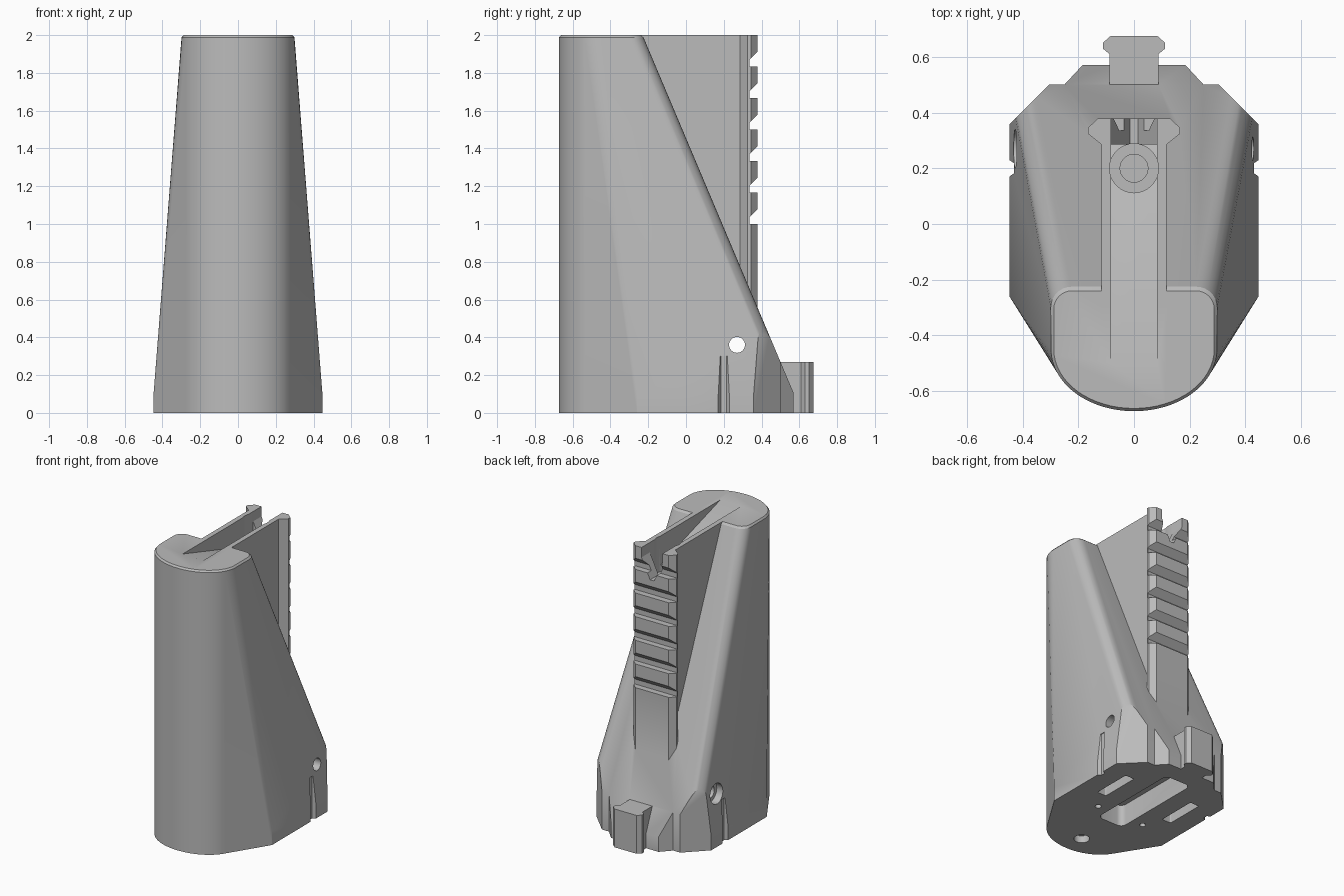
import bpy, bmesh
from math import sin, cos, pi, radians
from mathutils import Vector

if "Cube" in bpy.data.objects:
    bpy.data.objects.remove(bpy.data.objects["Cube"])

grey = bpy.data.materials.new("neutral_grey")
grey.use_nodes = True
grey.diffuse_color = (0.5, 0.5, 0.5, 1)
grey.node_tree.nodes["Principled BSDF"].inputs["Base Color"].default_value = (0.5, 0.5, 0.5, 1)


def finish(name, bm):
    bmesh.ops.recalc_face_normals(bm, faces=bm.faces)
    mesh = bpy.data.meshes.new(name)
    bm.to_mesh(mesh)
    bm.free()
    mesh.materials.append(grey)
    obj = bpy.data.objects.new(name, mesh)
    bpy.context.collection.objects.link(obj)
    return obj


def prism(name, pts, axis, lo, hi):
    """Extrude a 2D outline along an axis: x uses (y, z), y uses (x, z), z uses (x, y)."""
    place = {"x": lambda a, b, h: (h, a, b),
             "y": lambda a, b, h: (a, h, b),
             "z": lambda a, b, h: (a, b, h)}[axis]
    bm = bmesh.new()
    low = [bm.verts.new(place(a, b, lo)) for a, b in pts]
    high = [bm.verts.new(place(a, b, hi)) for a, b in pts]
    bm.faces.new(low)
    bm.faces.new(high)
    n = len(pts)
    for i in range(n):
        j = (i + 1) % n
        bm.faces.new((low[i], low[j], high[j], high[i]))
    return finish(name, bm)


def circle(u, v, r, n=32):
    return [(u + r * cos(2 * pi * i / n), v + r * sin(2 * pi * i / n)) for i in range(n)]


def mirrored(half):
    """Complete a right-hand outline with its mirror image."""
    return half + [(-x, y) for x, y in reversed(half)]


def rounded_box(cx, cy, hx, hy, r, n=6):
    pts = []
    for k, (sx, sy) in enumerate([(1, 1), (-1, 1), (-1, -1), (1, -1)]):
        for i in range(n + 1):
            a = (k + i / n) * pi / 2
            pts.append((cx + sx * (hx - r) + r * cos(a), cy + sy * (hy - r) + r * sin(a)))
    return pts


def combine(target, tool, operation="DIFFERENCE"):
    mod = target.modifiers.new("combine", "BOOLEAN")
    mod.operation = operation
    mod.solver = "EXACT"
    mod.object = tool
    bpy.context.view_layer.objects.active = target
    bpy.ops.object.modifier_apply(modifier=mod.name)
    bpy.data.objects.remove(tool)


def ring(width, back, inset=0.0):
    """Curved front, then a filleted back corner on each side."""
    half = []
    for i in range(17):
        a = i / 16 * pi / 2
        half.append(((0.298 - inset) * sin(a), -0.45 - (0.222 - inset) * cos(a)))
    if width > 0.4:
        half.append((width, -0.26))
    r = 0.075
    for i in range(9):
        a = i / 8 * pi / 2
        half.append((width - r + (r - inset) * cos(a), back - r + (r - inset) * sin(a)))
    return mirrored(half)


# Tapered main body with a sloping back
bm = bmesh.new()
levels = [(0, 0.447, 0.572, 0), (0.1, 0.447, 0.572, 0),
          (1.988, 0.299, -0.225, 0), (2, 0.298, -0.23, 0.01)]
for z, width, back, inset in levels:
    for x, y in ring(width, back, inset):
        bm.verts.new((x, y, z))
bmesh.ops.remove_doubles(bm, verts=bm.verts, dist=0.0005)
hull = bmesh.ops.convex_hull(bm, input=bm.verts)
loose = [v for v in bm.verts if not v.link_faces]
bmesh.ops.delete(bm, geom=loose, context="VERTS")
bmesh.ops.dissolve_limit(bm, angle_limit=radians(0.3), verts=bm.verts, edges=bm.edges)
body = finish("grip_body", bm)

# Chamfered back corners of the foot
foot = mirrored([(0.7, -1), (0.7, 0.105), (0.305, 0.5), (0.25, 0.5), (0.185, 0.57)])
combine(body, prism("foot_envelope", foot, "z", -1, 3), "INTERSECT")

# Upright rail with flared head
rail = mirrored([(0.117, -0.3), (0.117, 0.285), (0.166, 0.325), (0.166, 0.345), (0.13, 0.378)])
rail_obj = prism("rail", rail, "z", 0.3, 2)
for k in range(6):
    t = 1 + k / 6
    notch = [(0.335, t), (0.335, t + 0.035), (0.4, t + 0.1), (0.4, t)]
    combine(rail_obj, prism("rail_notch", notch, "x", -0.4, 0.4))
combine(body, rail_obj, "UNION")

# Sloping channel between the rail walls, and its V mouth
channel = [(-0.5, 2), (-0.5, 2.1), (0.285, 2.1), (0.285, 1.76)]
combine(body, prism("channel", channel, "x", -0.082, 0.082))
mouth = [(-0.082, 2.1), (-0.082, 1.93), (-0.015, 1.79), (0.015, 1.79), (0.082, 1.93), (0.082, 2.1)]
combine(body, prism("channel_mouth", mouth, "y", 0.2, 0.5))

# Screw bore at the end of the channel
combine(body, prism("bore_seat", circle(0, 0.2, 0.088), "z", 1.75, 2.2))
combine(body, prism("bore", circle(0, 0.2, 0.05), "z", 1.1, 1.9))

# Hooked lug at the foot of the back
lug = mirrored([(0.088, 0.4), (0.088, 0.61), (0.112, 0.63), (0.112, 0.65), (0.085, 0.674)])
combine(body, prism("lug", lug, "z", 0, 0.27), "UNION")

# Cross pin hole, counterbored on one side
combine(body, prism("pin_hole", circle(0.27, 0.36, 0.042), "x", -1, 1))
combine(body, prism("pin_counterbore", circle(0.27, 0.36, 0.07), "x", -1, -0.38))

# Shallow side grooves and underside slots, in mirrored pairs
for s in (-1, 1):
    groove = [(s * 0.47, 0.155), (s * 0.426, 0.185), (s * 0.426, 0.215), (s * 0.47, 0.245)]
    combine(body, prism("side_groove", groove, "z", -0.1, 0.3))
    combine(body, prism("slot", rounded_box(s * 0.27, 0.14, 0.035, 0.14, 0.008), "z", -0.1, 0.1))
    combine(body, prism("small_hole", circle(s * 0.185, -0.135, 0.02, 16), "z", -0.1, 0.15))

# Underside pocket and front screw hole
combine(body, prism("pocket", rounded_box(0, 0.1, 0.1, 0.34, 0.04), "z", -0.1, 0.15))
combine(body, prism("front_hole", circle(0, -0.52, 0.05), "z", -0.1, 0.05))
combine(body, prism("front_bore", circle(0, -0.52, 0.03), "z", -0.1, 0.2))

# Smooth the fillets while keeping hard edges
bpy.ops.object.select_all(action="DESELECT")
body.select_set(True)
bpy.context.view_layer.objects.active = body
bpy.ops.object.shade_smooth_by_angle(angle=radians(25))
